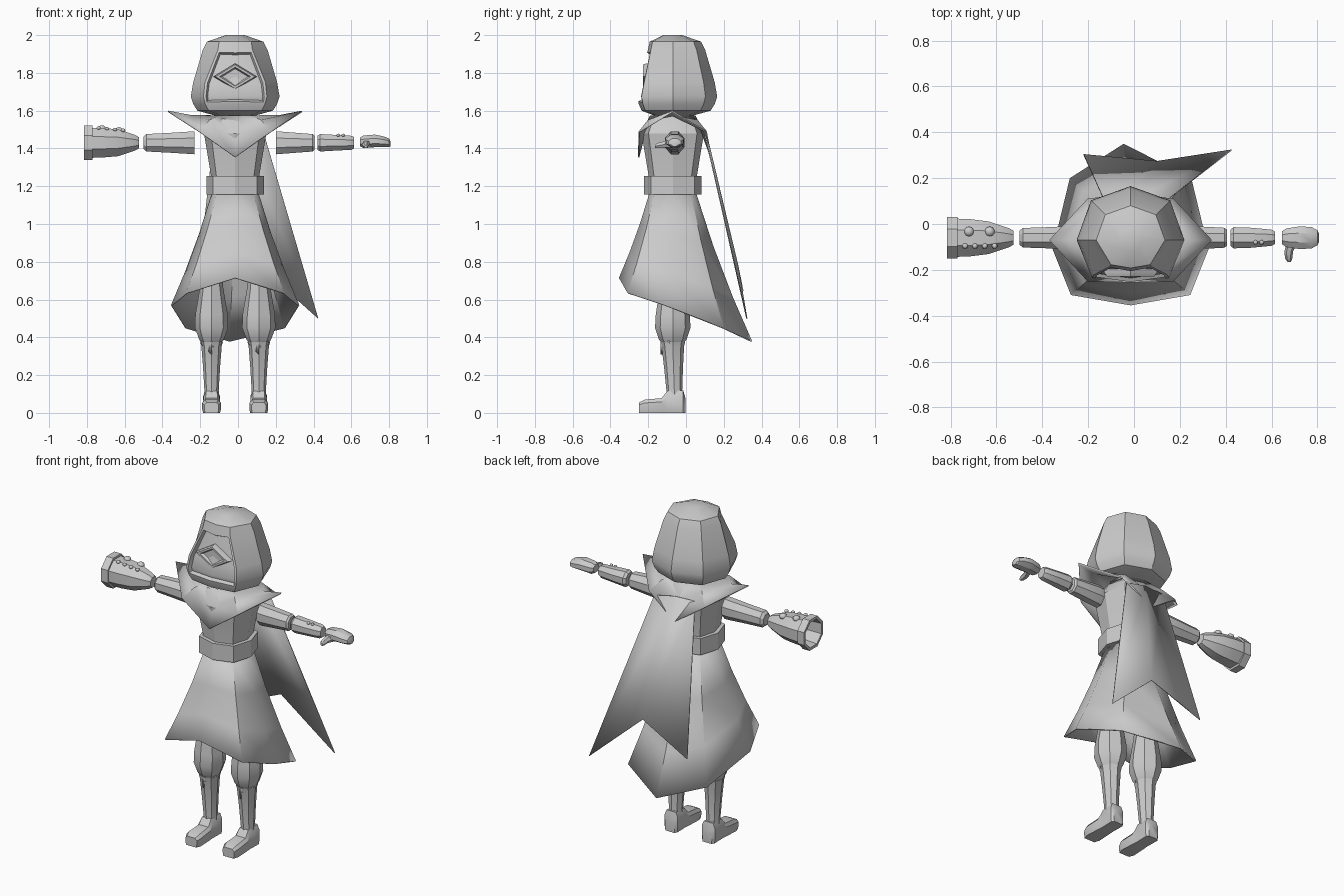
import bpy, bmesh
from math import cos, sin, tau, radians
from mathutils import Vector

if "Cube" in bpy.data.objects:
    bpy.data.objects.remove(bpy.data.objects["Cube"])

grey = bpy.data.materials.new("plain grey")
grey.use_nodes = True
grey.diffuse_color = (0.6, 0.6, 0.6, 1)
grey.node_tree.nodes["Principled BSDF"].inputs["Base Color"].default_value = (0.6, 0.6, 0.6, 1)

AXIS = Vector((-0.015, -0.07, 0))   # vertical axis of the body


def finish(name, bm, thick=0, angle=30):
    bmesh.ops.translate(bm, verts=bm.verts, vec=AXIS)
    me = bpy.data.meshes.new(name)
    bm.to_mesh(me)
    bm.free()
    me.materials.append(grey)
    ob = bpy.data.objects.new(name, me)
    bpy.context.collection.objects.link(ob)
    if thick:
        mod = ob.modifiers.new("thickness", 'SOLIDIFY')
        mod.thickness = thick
    bpy.ops.object.select_all(action='DESELECT')
    ob.select_set(True)
    bpy.context.view_layer.objects.active = ob
    bpy.ops.object.shade_smooth_by_angle(angle=radians(angle))
    return ob


def loft(rings, cap_start=True, cap_end=True):
    """Skin a list of closed rings that all have the same point count."""
    bm = bmesh.new()
    rows = [[bm.verts.new(p) for p in r] for r in rings]
    n = len(rows[0])
    for a, b in zip(rows, rows[1:]):
        for i in range(n):
            j = (i + 1) % n
            bm.faces.new((a[i], a[j], b[j], b[i]))
    if cap_start:
        bm.faces.new(rows[0][::-1])
    if cap_end:
        bm.faces.new(rows[-1])
    bmesh.ops.recalc_face_normals(bm, faces=bm.faces)
    return bm


def flat_ring(z, rx, ry=None, x=0, y=0, diag=1.0, n=8):
    """Horizontal ring; diag pushes the diagonal corners outwards."""
    ry = ry or rx
    pts = []
    for i in range(n):
        k = diag if i % 2 else 1
        a = tau * i / n
        pts.append(Vector((x + k * rx * cos(a), y + k * ry * sin(a), z)))
    return pts


def arm_ring(x, ry, rz, y=0.01, z=1.43):
    """Upright ring for parts that run along x."""
    return [Vector((x, y + ry * cos(tau * (i + .5) / 8), z + rz * sin(tau * (i + .5) / 8)))
            for i in range(8)]


# Hood: rings with a widened front, then the face opening sunk into it
hood_profile = [(1.575, .11, .10, .08), (1.60, .20, .165, .14), (1.635, .222, .18, .158),
                (1.675, .235, .188, .168), (1.75, .222, .172, .16), (1.92, .172, .132, .092),
                (1.965, .15, .122, .085), (2.0, .05, .05, .035)]
rings = []
for z, r, front, fx in hood_profile:
    ring = flat_ring(z, r, diag=1.04)
    ring[5].x, ring[7].x = -fx, fx
    ring[5].y = ring[7].y = -front * .88
    ring[6].y = -front
    rings.append(ring)
bm = loft(rings)
opening = [f for f in bm.faces if f.calc_center_median().y < -.1
           and abs(f.calc_center_median().x) < .1 and 1.635 < f.calc_center_median().z < 1.92]
bmesh.ops.inset_region(bm, faces=opening, thickness=.014, depth=0)
bmesh.ops.inset_region(bm, faces=opening, thickness=.006, depth=-.022)
finish("hood", bm)


# Diamond emblem on the face, raised rim with a sunken middle
def diamond(s, y):
    return [Vector((s * .115 * cos(tau * i / 4), y, 1.78 + s * .07 * sin(tau * i / 4)))
            for i in range(4)]


finish("face_diamond", loft([diamond(1, -.11), diamond(1, -.142), diamond(.9, -.158),
                             diamond(.72, -.158), diamond(.6, -.142)]))

# Pointed collar
neck = flat_ring(1.575, .12)
edge = flat_ring(1.48, .26)
for i, tip in ((0, (.355, 0, 1.6)), (4, (-.355, 0, 1.6)),
               (2, (0, .205, 1.36)), (6, (0, -.185, 1.355))):
    edge[i] = Vector(tip)
for i in (1, 3, 5, 7):
    edge[i].z = 1.49
    edge[i].x *= 1.02
    edge[i].y *= .98
shoulder = [n.lerp(e, .5) + Vector((0, 0, .018 if i % 4 else -.01))
            for i, (n, e) in enumerate(zip(neck, edge))]
finish("collar", loft([neck, shoulder, edge], False, False), .008)

# Torso and belt
finish("torso", loft([flat_ring(z, r, diag=1.1) for z, r in
                      ((1.15, .125), (1.25, .127), (1.48, .165), (1.54, .14), (1.58, .09))]))
finish("belt", loft([flat_ring(z, r, diag=1.08) for z, r in
                     ((1.155, .13), (1.155, .152), (1.255, .152), (1.255, .12))], False, False))

# Flared coat skirt, notched in front and pointed behind
waist = flat_ring(1.16, .125, diag=1.1)
hem = [Vector(p) for p in ((.34, -.04, .57), (.265, .27, .45), (-.03, .42, .38),
                           (-.265, .27, .45), (-.34, -.04, .57), (-.26, -.24, .635),
                           (0, -.285, .715), (.26, -.24, .635))]
skirt = [waist]
for t in (.35, .7, 1):
    bell = t - .22 * t * (1 - t)
    skirt.append([Vector((*w.lerp(h, bell).xy, w.lerp(h, t).z)) for w, h in zip(waist, hem)])
finish("coat_skirt", loft(skirt, False, False), .008, 40)

# Cape hanging off to one side, with a swallow-tail hem
bm = bmesh.new()
cape = [bm.verts.new(p) for p in ((-.11, .165, 1.5), (.02, .175, 1.5), (.155, .175, 1.47),
                                  (.44, .395, .5), (.115, .345, .79), (-.205, .375, .645))]
bm.faces.new((cape[0], cape[1], cape[4], cape[5]))
bm.faces.new((cape[1], cape[2], cape[3], cape[4]))
finish("cape", bm, .006)

# Legs: breeches, boot shaft with knee flap, and foot
for side, s in (("right", -1), ("left", 1)):
    x = s * .125
    finish(side + "_breeches", loft([flat_ring(z, rx, ry, x) for z, rx, ry in
           ((.365, .05, .055), (.39, .066, .074), (.45, .088, .094), (.52, .086, .09),
            (.66, .062, .07), (.8, .05, .06))]))
    finish(side + "_boot_shaft", loft([flat_ring(z, rx, ry, x, y) for z, rx, ry, y in
           ((.06, .042, .045, .01), (.12, .038, .042, .008), (.24, .045, .05, .004),
            (.355, .054, .06, 0), (.375, .06, .065, 0))]))
    flap = [[Vector((x + w * i, y, z)) for i, y in ((-1, -.02), (0, -.066), (1, -.02))]
            for w, z in ((.058, .38), (.045, .35), (.008, .31))]
    bm = bmesh.new()
    rows = [[bm.verts.new(p) for p in row] for row in flap]
    for a, b in zip(rows, rows[1:]):
        for i in (0, 1):
            bm.faces.new((a[i], b[i], b[i + 1], a[i + 1]))
    finish(side + "_knee_flap", bm, .006)
    foot = []
    for y, w, top in ((.068, .032, .075), (.055, .044, .12), (-.03, .042, .115),
                      (-.06, .045, .078), (-.15, .05, .07), (-.18, .038, .055)):
        foot.append([Vector((x + px * w, y, pz)) for px, pz in
                     ((-.9, 0), (.9, 0), (1, .02), (1, top * .75), (.7, top),
                      (-.7, top), (-1, top * .75), (-1, .02))])
    finish(side + "_foot", loft(foot))


# Arms: separate floating segments
def segment(name, rows, **caps):
    return finish(name, loft([arm_ring(*r) for r in rows], **caps))


segment("right_upper_arm", [(-.485, .033, .034), (-.47, .046, .05), (-.36, .05, .056),
                            (-.24, .056, .064), (-.215, .05, .066)])
segment("left_upper_arm", [(.215, .05, .066), (.24, .056, .064), (.36, .05, .054),
                           (.41, .047, .05), (.42, .038, .04)])
segment("left_forearm", [(.435, .038, .04), (.45, .05, .05), (.53, .047, .045),
                         (.615, .038, .04), (.63, .03, .032)])

# Hollow gauntlet with a raised cuff
segment("gauntlet", [(-.51, .032, .032), (-.53, .045, .045), (-.62, .077, .077),
                     (-.7, .088, .084), (-.755, .09, .086), (-.755, .098, .1),
                     (-.8, .098, .1), (-.8, .082, .082), (-.7, .075, .074), (-.6, .055, .055)])

# Left hand and thumb
segment("left_hand", [(.66, .03, .025, .01, 1.435), (.68, .044, .036, .01, 1.435),
                      (.74, .054, .036, .01, 1.44), (.79, .05, .03, .01, 1.435),
                      (.815, .036, .024, .01, 1.43), (.822, .02, .015, .01, 1.425)])
finish("left_thumb", loft([[Vector((x + r * cos(tau * i / 6), y, z + r * sin(tau * i / 6)))
                            for i in range(6)] for x, y, z, r in
       ((.705, -.01, 1.425, .024), (.69, -.05, 1.42, .019),
        (.69, -.08, 1.415, .016), (.692, -.095, 1.41, .008))]))


# Studs on the gauntlet and forearm
def stud(name, x, y, z, r):
    bm = bmesh.new()
    bmesh.ops.create_uvsphere(bm, u_segments=10, v_segments=6, radius=r)
    bmesh.ops.scale(bm, verts=bm.verts, vec=(1, 1, .8))
    bmesh.ops.translate(bm, verts=bm.verts, vec=(x, y, z))
    finish(name, bm, angle=60)


for x in (-.705, -.615):
    stud("gauntlet_large_stud", x, .037, 1.505 if x < -.65 else 1.495, .022)
for i in range(4):
    stud("gauntlet_small_stud", -.722 + i * .043, -.026, 1.508 - i * .004, .012)
for x in (.545, .572):
    stud("forearm_stud", x, -.01, 1.47, .01)
